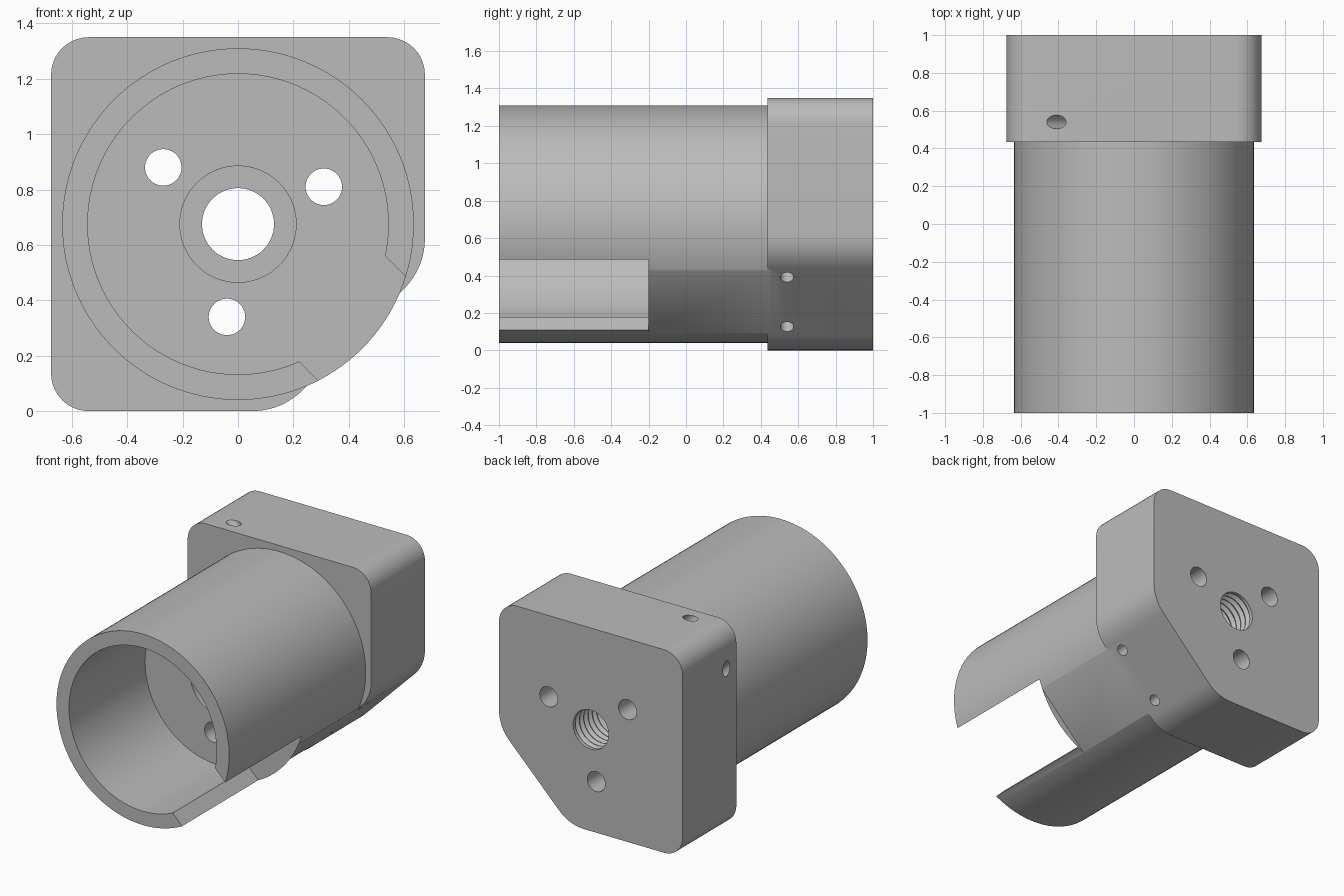
import bpy, bmesh, math
from mathutils import Vector, Matrix

if "Cube" in bpy.data.objects:
    bpy.data.objects.remove(bpy.data.objects["Cube"])

CZ = 0.675          # height of the bore axis
FLAT = 0.589        # distance of the diagonal flat from the axis
R2 = math.sqrt(2)

grey = bpy.data.materials.new("machined grey")
grey.diffuse_color = (0.5, 0.5, 0.5, 1)
grey.use_nodes = True
grey.node_tree.nodes["Principled BSDF"].inputs["Base Color"].default_value = grey.diffuse_color


def finish(name, bm):
    bmesh.ops.recalc_face_normals(bm, faces=bm.faces)
    me = bpy.data.meshes.new(name)
    bm.to_mesh(me)
    bm.free()
    ob = bpy.data.objects.new(name, me)
    bpy.context.collection.objects.link(ob)
    me.materials.append(grey)
    return ob


def extrude(name, pts, y0, y1):
    """Extrude an (x, z) outline along y."""
    bm = bmesh.new()
    f = bm.faces.new([bm.verts.new((x, y0, z)) for x, z in pts])
    geo = bmesh.ops.extrude_face_region(bm, geom=[f])["geom"]
    bmesh.ops.translate(bm, vec=(0, y1 - y0, 0),
                        verts=[v for v in geo if isinstance(v, bmesh.types.BMVert)])
    return finish(name, bm)


def circle(x, z, r, n):
    return [(x + r * math.cos(2 * math.pi * i / n), z + r * math.sin(2 * math.pi * i / n))
            for i in range(n)]


def diag(d, s):
    """Point at d along the outward diagonal and s across it."""
    return ((d + s) / R2, CZ + (s - d) / R2)


def arc(cx, cz, r, a0, a1, n=10):
    return [(cx + r * math.cos(math.radians(a0 + (a1 - a0) * i / n)),
             cz + r * math.sin(math.radians(a0 + (a1 - a0) * i / n))) for i in range(n + 1)]


def lathe(name, prof, n):
    """Revolve (radius, y) points about the bore axis, capped at both ends."""
    bm = bmesh.new()
    rings = [[bm.verts.new((x, y, z)) for x, z in circle(0, CZ, r, n)] for r, y in prof]
    for a, b in zip(rings, rings[1:]):
        for i in range(n):
            j = (i + 1) % n
            bm.faces.new((a[i], a[j], b[j], b[i]))
    bm.faces.new(rings[0])
    bm.faces.new(rings[-1])
    return finish(name, bm)


def boolean(ob, other, op):
    m = ob.modifiers.new("bool", "BOOLEAN")
    m.operation, m.solver, m.object = op, "EXACT", other
    bpy.context.view_layer.objects.active = ob
    bpy.ops.object.modifier_apply(modifier=m.name)
    bpy.data.objects.remove(other)


# Barrel, flattened behind the slot
body = extrude("slotted_barrel_housing", circle(0, CZ, 0.635, 128), -1, 0.45)
flat = [diag(FLAT, -0.6), diag(FLAT, 0.6), diag(1.2, 0.6), diag(1.2, -0.6)]
boolean(body, extrude("flat_cutter", flat, -0.2, 0.6), "DIFFERENCE")

# Square mounting block with rounded corners and one diagonal corner
H, r, R = 0.675, 0.135, 0.254
cut = FLAT * R2 - CZ                       # where the diagonal meets the bottom edge
t = R * math.tan(math.radians(22.5))
outline = (arc(H - r, 1.35 - r, r, 0, 90) + arc(-H + r, 1.35 - r, r, 90, 180)
           + arc(-H + r, r, r, 180, 270)
           + arc(cut - t, R, R, 270, 315) + arc(H - R, H - cut + t, R, 315, 360))
boolean(body, extrude("block", outline, 0.435, 1), "UNION")

# Bore, counterbore and threaded centre hole
prof = [(0.543, -1.1), (0.543, -0.2), (0.21, -0.2), (0.21, 0.2), (0.13, 0.2)]
pitch, y = 0.045, 0.215
while y < 0.96:
    prof += [(0.13, y), (0.15, y + pitch * 0.45), (0.13, y + pitch * 0.9)]
    y += pitch
prof += [(0.13, 1.1)]
boolean(body, lathe("bore_cutter", prof, 96), "DIFFERENCE")

# Open slot along the barrel
slot = [diag(0.3, -0.195), diag(0.3, 0.295), diag(1, 0.295), diag(1, -0.195)]
boolean(body, extrude("slot_cutter", slot, -1.1, -0.2), "DIFFERENCE")

# Three bolt holes right through
for x, z in ((-0.27, 0.88), (0.31, 0.81), (-0.04, 0.34)):
    boolean(body, extrude("bolt_cutter", circle(x, z, 0.066, 40), -0.4, 1.1), "DIFFERENCE")

# Two diagonal pin holes across the block
for s in (-0.187, 0.187):
    x, z = diag(0, s)
    bm = bmesh.new()
    rot = Vector((1, 0, -1)).to_track_quat("Z", "Y").to_matrix().to_4x4()
    bmesh.ops.create_cone(bm, cap_ends=True, segments=32, radius1=0.036, radius2=0.036,
                          depth=2.4, matrix=Matrix.Translation((x, 0.54, z)) @ rot)
    boolean(body, finish("pin_cutter", bm), "DIFFERENCE")

bpy.ops.object.select_all(action="DESELECT")
body.select_set(True)
bpy.context.view_layer.objects.active = body
bpy.ops.object.shade_smooth_by_angle(angle=math.radians(25))
